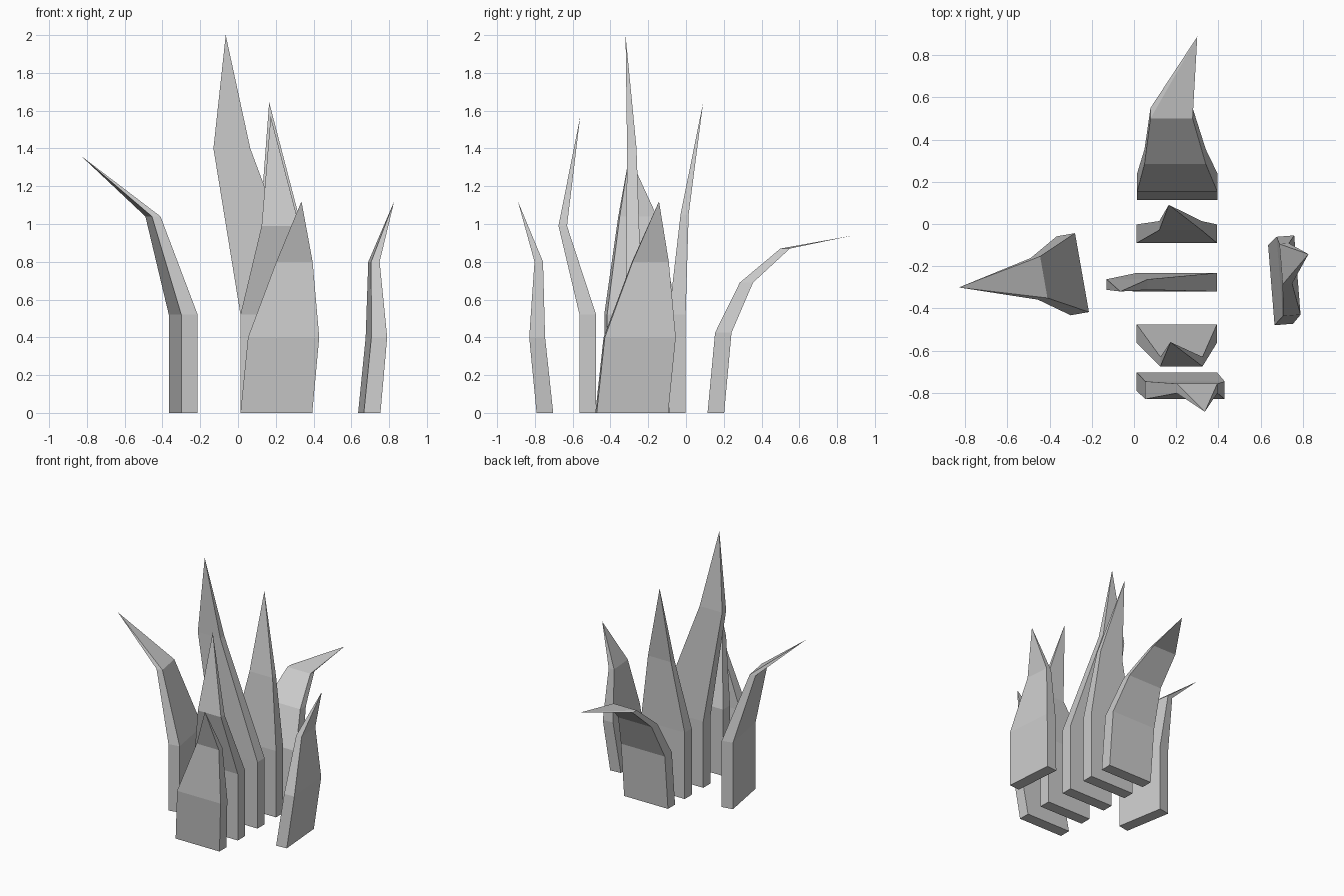
import bpy
import bmesh
from math import radians
from mathutils import Matrix

cube = bpy.data.objects.get("Cube")
if cube:
    bpy.data.objects.remove(cube)

grey = bpy.data.materials.new("stone_grey")
grey.use_nodes = True
COLOR = (0.6, 0.6, 0.6, 1)
grey.diffuse_color = COLOR
grey.node_tree.nodes["Principled BSDF"].inputs["Base Color"].default_value = COLOR

W, T = 0.19, 0.044  # half width and half thickness of every blade foot


def blade(name, x, y, rings, tip, turn=0):
    """Loft rectangular rings (z, x0, x1, y0, y1) from the foot up to a point."""
    bm = bmesh.new()
    loops = []
    for z, x0, x1, y0, y1 in [(0, -W, W, -T, T)] + rings:
        corners = ((x0, y0), (x1, y0), (x1, y1), (x0, y1))
        loops.append([bm.verts.new((a, b, z)) for a, b in corners])
    bm.faces.new(loops[0][::-1])
    for low, high in zip(loops, loops[1:]):
        for i in range(4):
            j = (i + 1) % 4
            bm.faces.new((low[i], low[j], high[j], high[i]))
    point = bm.verts.new(tip)
    for i in range(4):
        bm.faces.new((loops[-1][i], loops[-1][(i + 1) % 4], point))
    bm.transform(Matrix.Translation((x, y, 0)) @ Matrix.Rotation(radians(turn), 4, "Z"))
    mesh = bpy.data.meshes.new(name)
    bm.to_mesh(mesh)
    bm.free()
    mesh.materials.append(grey)
    obj = bpy.data.objects.new(name, mesh)
    bpy.context.collection.objects.link(obj)


straight = (0.52, -W, W, -T, T)

# Short bulging blade, used at the front and on the left side
short_rings = [(0.4, -0.15, 0.227, -0.083, 0.001), (0.8, 0, 0.192, -0.055, -0.01)]
short_tip = (0.133, -0.143, 1.12)
blade("front_short_blade", 0.203, -0.747, short_rings, short_tip)
blade("left_short_blade", 0.695, -0.287, short_rings, short_tip, 94.6)

# Tall blades in the central row
blade("front_tall_blade", 0.203, -0.52,
      [straight, (0.99, -0.078, 0.122, -0.155, -0.11)], (-0.03, -0.04, 1.57))
blade("middle_tallest_blade", 0.203, -0.276,
      [straight, (1.4, -0.333, -0.138, -0.036, 0.014)], (-0.268, -0.044, 2))
blade("rear_tall_blade", 0.203, -0.046,
      [straight, (1.05, -0.083, 0.117, 0.017, 0.06)], (-0.038, 0.137, 1.645))

# Rear blade curling backwards
blade("rear_curled_blade", 0.205, 0.158,
      [(0.425, -W, W, -0.004, 0.083), (0.69, -0.155, 0.135, 0.127, 0.197),
       (0.87, -0.127, 0.073, 0.342, 0.392)], (0.095, 0.73, 0.94))

# Right blade leaning outwards
blade("right_leaning_blade", -0.29, -0.238,
      [straight, (1.04, -0.11, 0.09, -0.184, -0.138)], (-0.032, -0.543, 1.36), -80)
